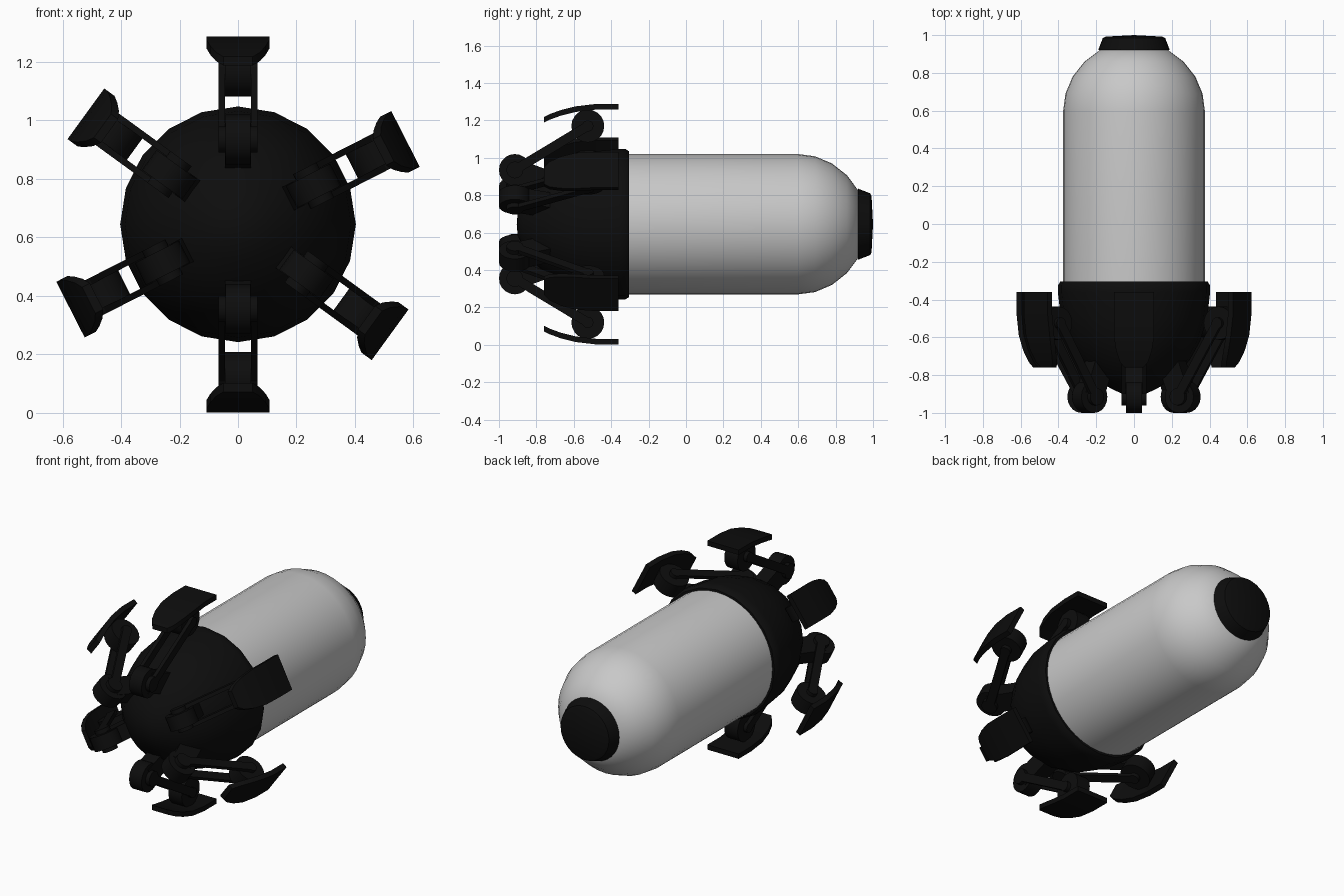
import bpy, bmesh, math
from mathutils import Matrix, Vector

cube = bpy.data.objects.get("Cube")
if cube:
    bpy.data.objects.remove(cube, do_unlink=True)

AXIS_Z = 0.645


def material(name, value):
    m = bpy.data.materials.new(name)
    m.use_nodes = True
    m.diffuse_color = (value, value, value, 1)
    bsdf = next(n for n in m.node_tree.nodes if n.type == 'BSDF_PRINCIPLED')
    bsdf.inputs["Base Color"].default_value = m.diffuse_color
    return m


black = material("black", 0.004)
grey = material("light grey", 0.58)


def finish(name, bm, mat, matrix, angle=40):
    bmesh.ops.remove_doubles(bm, verts=bm.verts, dist=0.0001)
    bmesh.ops.recalc_face_normals(bm, faces=bm.faces)
    mesh = bpy.data.meshes.new(name)
    bm.to_mesh(mesh)
    bm.free()
    mesh.materials.append(mat)
    ob = bpy.data.objects.new(name, mesh)
    bpy.context.collection.objects.link(ob)
    ob.matrix_world = matrix
    bpy.ops.object.select_all(action='DESELECT')
    ob.select_set(True)
    bpy.context.view_layer.objects.active = ob
    bpy.ops.object.shade_smooth_by_angle(angle=math.radians(angle))
    return ob


def lathe(name, profile, mat, steps=20):
    """Revolve (y, radius) points about the long axis."""
    bm = bmesh.new()
    vs = [bm.verts.new((0, y, r)) for y, r in profile]
    es = [bm.edges.new(p) for p in zip(vs, vs[1:])]
    bmesh.ops.spin(bm, geom=vs + es, cent=(0, 0, 0), axis=(0, 1, 0),
                   angle=math.tau, steps=steps, use_duplicate=False)
    finish(name, bm, mat, Matrix.Translation((0, 0, AXIS_Z)))


def hub(name, y, r, radius, half, mat, matrix):
    """Short pivot cylinder lying across the leg."""
    bm = bmesh.new()
    m = Matrix.Translation((0, y, r)) @ Matrix.Rotation(math.pi / 2, 4, 'Y')
    bmesh.ops.create_cone(bm, cap_ends=True, segments=20, radius1=radius,
                          radius2=radius, depth=2 * half, matrix=m)
    finish(name, bm, mat, matrix)


def bar(name, start, end, x, width, height, mat, matrix):
    """Box running between two (y, radius) points."""
    a, b = Vector((x, *start)), Vector((x, *end))
    d = b - a
    tilt = Matrix.Rotation(math.atan2(d.z, d.y), 4, 'X')
    m = (Matrix.Translation((a + b) / 2) @ tilt
         @ Matrix.Diagonal((width, d.length, height, 1)))
    bm = bmesh.new()
    bmesh.ops.create_cube(bm, size=1, matrix=m)
    finish(name, bm, mat, matrix)


def foot_pad(name, mat, matrix):
    """Curved plate, rounded at the narrow end: (y, top radius, half width)."""
    sections = [(-0.76, 0.573, 0.05), (-0.73, 0.588, 0.075),
                (-0.67, 0.610, 0.095), (-0.59, 0.630, 0.107),
                (-0.48, 0.643, 0.107), (-0.36, 0.643, 0.107)]
    bm = bmesh.new()
    rings = []
    for y, r, w in sections:
        corners = [(-w, r), (w, r), (w, r - 0.03), (-w, r - 0.03)]
        rings.append([bm.verts.new((x, y, z)) for x, z in corners])
    for p, q in zip(rings, rings[1:]):
        for i in range(4):
            j = (i + 1) % 4
            bm.faces.new((p[i], p[j], q[j], q[i]))
    bm.faces.new(rings[0])
    bm.faces.new(rings[-1])
    finish(name, bm, mat, matrix)


# Main tank, end cap and bowl-shaped base
lathe("tank", [(-0.32, 0.375), (0.6, 0.375), (0.69, 0.363), (0.78, 0.325),
               (0.86, 0.262), (0.925, 0.175), (0.93, 0)], grey, 40)
lathe("end_cap", [(0.92, 0), (0.92, 0.19), (0.985, 0.165), (0.992, 0.15),
                  (1.0, 0)], black, 32)
lathe("base_bowl", [(-0.305, 0), (-0.305, 0.39), (-0.325, 0.403), (-0.36, 0.403),
                    (-0.5, 0.387), (-0.62, 0.35), (-0.72, 0.295),
                    (-0.81, 0.215), (-0.87, 0.125), (-0.9, 0.06),
                    (-0.905, 0)], black)

# Six folding legs around the base
JOINT, KNEE = (-0.915, 0.29), (-0.525, 0.525)
for n, angle in enumerate((27, 90, 144, 207, 270, 324), 1):
    place = (Matrix.Translation((0, 0, AXIS_Z))
             @ Matrix.Rotation(math.radians(90 - angle), 4, 'Y'))
    hub(f"leg_{n}_joint", *JOINT, 0.085, 0.042, black, place)
    hub(f"leg_{n}_joint_pin", *JOINT, 0.045, 0.067, black, place)
    hub(f"leg_{n}_knee", *KNEE, 0.088, 0.045, black, place)
    hub(f"leg_{n}_knee_pin", *KNEE, 0.03, 0.067, black, place)
    bar(f"leg_{n}_bracket", JOINT, (-0.72, 0.22), 0, 0.09, 0.12, black, place)
    for side, x in (("left", 0.056), ("right", -0.056)):
        bar(f"leg_{n}_{side}_rail", JOINT, KNEE, x, 0.022, 0.05, black, place)
    foot_pad(f"leg_{n}_foot", black, place)
